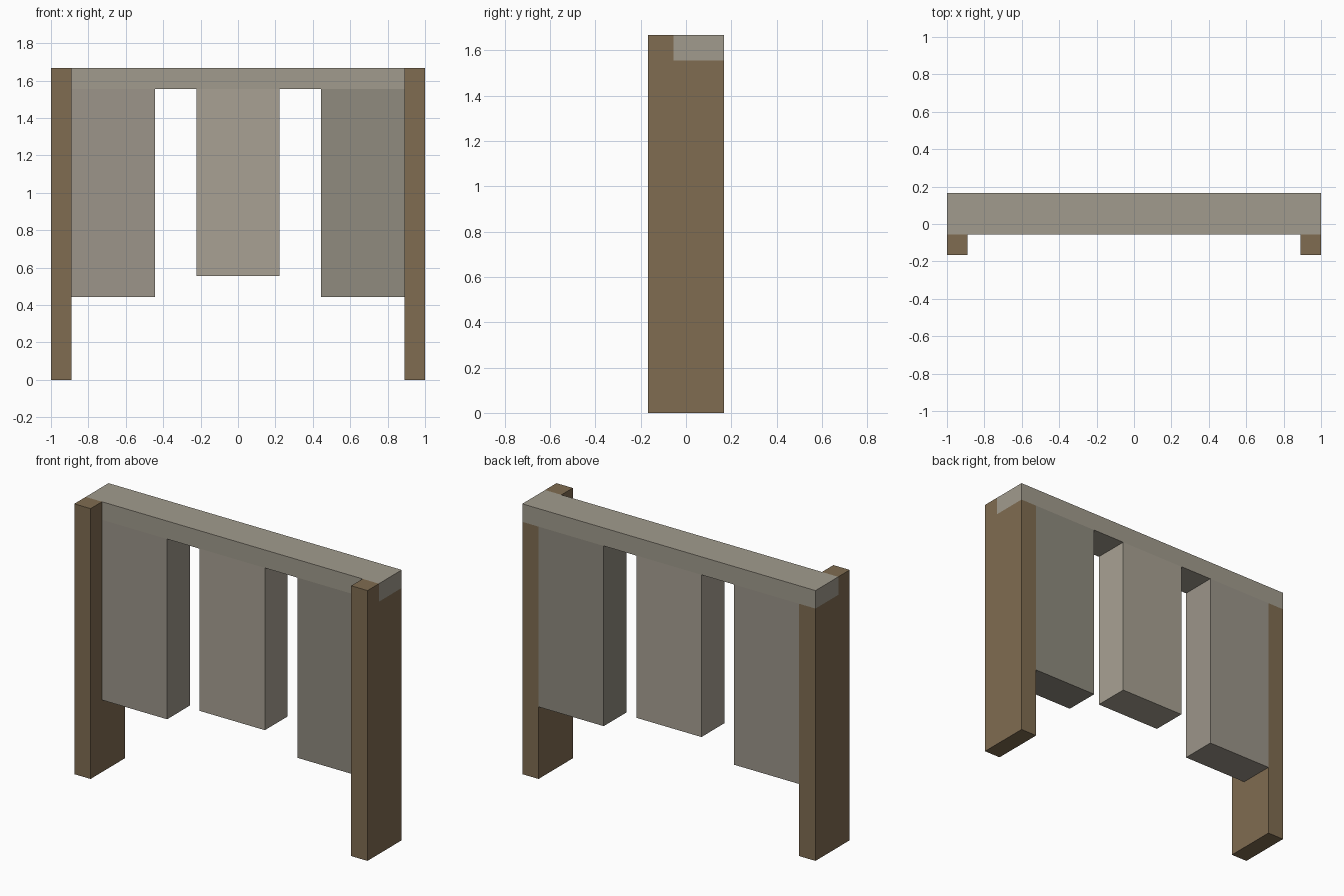
import bpy, bmesh

if "Cube" in bpy.data.objects:
    bpy.data.objects.remove(bpy.data.objects["Cube"])

U = 1 / 9  # base module of the model


def material(name, rgb):
    m = bpy.data.materials.new(name)
    m.diffuse_color = [(c / 255) ** 2.2 for c in rgb] + [1]
    m.use_nodes = True
    m.node_tree.nodes["Principled BSDF"].inputs["Base Color"].default_value = m.diffuse_color
    return m


def prism(name, profile, x0, x1, mat):
    """Extrude a (y, z) profile along x."""
    bm = bmesh.new()
    face = bm.faces.new([bm.verts.new((x0 * U, y * U, z * U)) for y, z in profile])
    ext = bmesh.ops.extrude_face_region(bm, geom=[face])
    verts = [v for v in ext["geom"] if isinstance(v, bmesh.types.BMVert)]
    bmesh.ops.translate(bm, verts=verts, vec=((x1 - x0) * U, 0, 0))
    bmesh.ops.recalc_face_normals(bm, faces=bm.faces)
    mesh = bpy.data.meshes.new(name)
    bm.to_mesh(mesh)
    bm.free()
    mesh.materials.append(mat)
    ob = bpy.data.objects.new(name, mesh)
    bpy.context.collection.objects.link(ob)
    return ob


def rect(z0, z1):
    return [(-0.5, z0), (1.5, z0), (1.5, z1), (-0.5, z1)]


wood = material("wood", (127, 108, 82))

# Side posts, notched at the top to carry the beam
post = [(-1.5, 0), (1.5, 0), (1.5, 14), (-0.5, 14), (-0.5, 15), (-1.5, 15)]
for side, x in (("left", -9), ("right", 8)):
    prism(side + "_post", post, x, x + 1, wood)

# Top beam
prism("top_beam", rect(14, 15), -9, 9, material("beam_grey", (160, 154, 140)))

# Hanging panels: name, left edge, bottom height, colour
for name, x, z, rgb in (
    ("left_panel", -8, 4, (155, 148, 137)),
    ("middle_panel", -2, 5, (167, 160, 146)),
    ("right_panel", 4, 4, (142, 138, 126)),
):
    prism(name, rect(z, 14), x, x + 4, material(name + "_colour", rgb))
